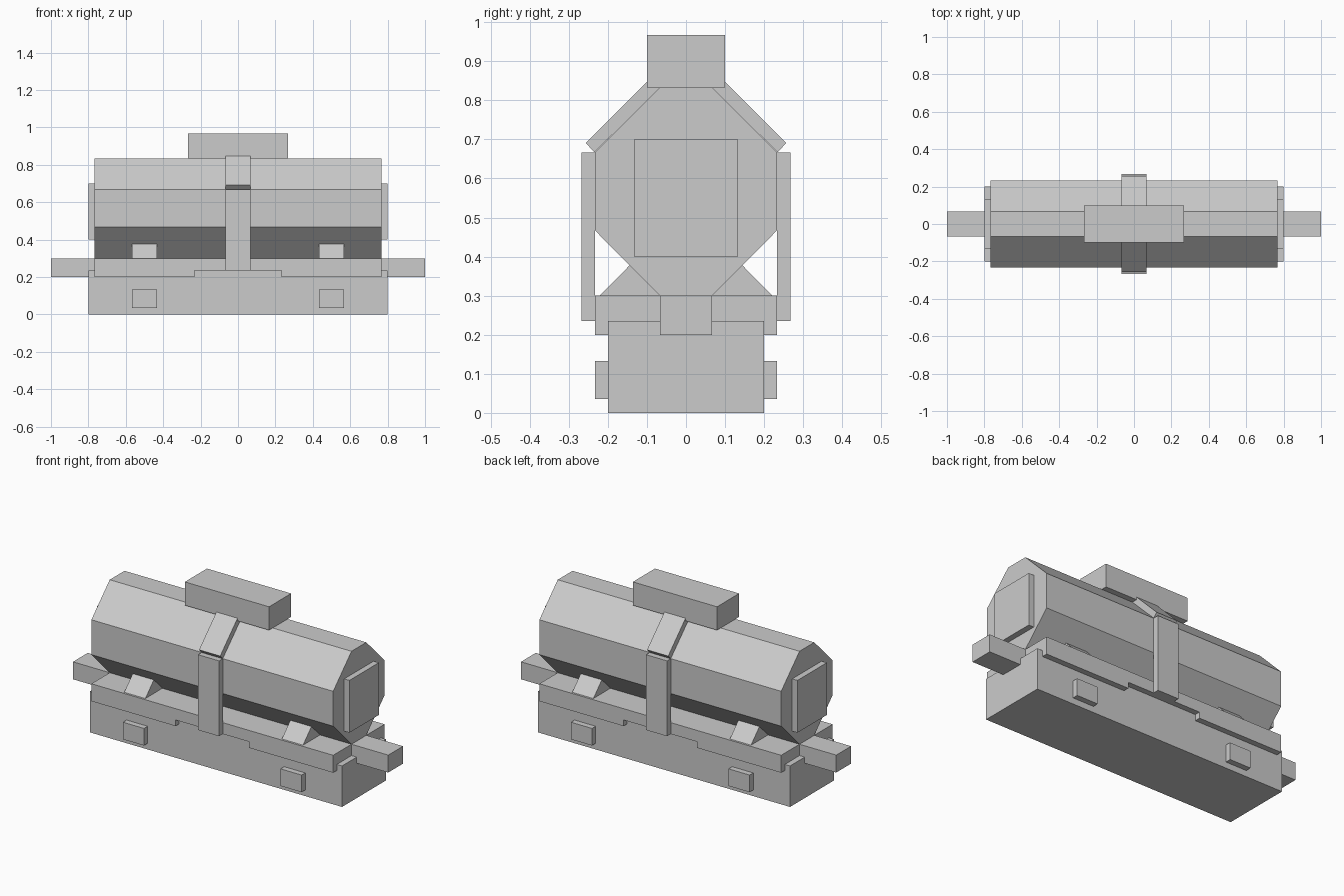
import bpy, bmesh
from mathutils import Vector

if "Cube" in bpy.data.objects:
    bpy.data.objects.remove(bpy.data.objects["Cube"])


def prism(name, profile, start, end, axis="x"):
    """Extrude a 2D profile: (y, z) points along x, or (x, z) points along y."""
    place = (lambda p, t: (t, p[0], p[1])) if axis == "x" else (lambda p, t: (p[0], t, p[1]))
    bm = bmesh.new()
    face = bm.faces.new([bm.verts.new(place(p, start)) for p in profile])
    new = bmesh.ops.extrude_face_region(bm, geom=[face])["geom"]
    verts = [g for g in new if isinstance(g, bmesh.types.BMVert)]
    shift = Vector(place((0, 0), end - start))
    bmesh.ops.translate(bm, verts=verts, vec=shift)
    bmesh.ops.recalc_face_normals(bm, faces=bm.faces[:])
    mesh = bpy.data.meshes.new(name)
    bm.to_mesh(mesh)
    bm.free()
    obj = bpy.data.objects.new(name, mesh)
    bpy.context.collection.objects.link(obj)
    return obj


def box(name, x, y, z):
    return prism(name, [(y[0], z[0]), (y[1], z[0]), (y[1], z[1]), (y[0], z[1])], x[0], x[1])


def span(a, b, s):
    """Range a..b, mirrored when s is -1."""
    return sorted((s * a, s * b))


# Chassis block, and sill deck with a raised middle on its lower edge
box("chassis", (-0.8, 0.8), (-0.2, 0.2), (0, 0.235))
prism("sill_deck", [(-0.767, 0.2), (-0.233, 0.2), (-0.233, 0.235), (0.233, 0.235),
                    (0.233, 0.2), (0.767, 0.2), (0.767, 0.3), (-0.767, 0.3)],
      -0.233, 0.233, "y")

# Octagonal tank and top hatch
half = [(0.067, 0.3), (0.233, 0.467), (0.233, 0.667), (0.067, 0.833)]
prism("tank", half + [(-y, z) for y, z in reversed(half)], -0.767, 0.767)
box("hatch", (-0.267, 0.267), (-0.1, 0.1), (0.833, 0.967))

for sx, end in ((-1, "left"), (1, "right")):
    # Couplers and tank end plates
    box(f"coupler_{end}", span(0.767, 1.0, sx), (-0.067, 0.067), (0.2, 0.3))
    box(f"end_plate_{end}", span(0.767, 0.8, sx), (-0.133, 0.133), (0.4, 0.7))
    for sy, side in ((-1, "front"), (1, "back")):
        # Axle boxes and wedge saddles
        xs = span(0.433, 0.567, sx)
        box(f"axle_box_{side}_{end}", xs, span(0.2, 0.233, sy), (0.035, 0.133))
        prism(f"saddle_{side}_{end}",
              [(sy * 0.067, 0.3), (sy * 0.221, 0.3), (sy * 0.143, 0.379)], *xs)

for sy, side in ((-1, "front"), (1, "back")):
    # Upright strap and the sloping band above it
    box(f"strap_{side}", (-0.067, 0.067), span(0.233, 0.267, sy), (0.235, 0.667))
    prism(f"band_{side}", [(sy * 0.234, 0.667), (sy * 0.257, 0.691),
                           (sy * 0.091, 0.857), (sy * 0.067, 0.833)], -0.067, 0.067)
